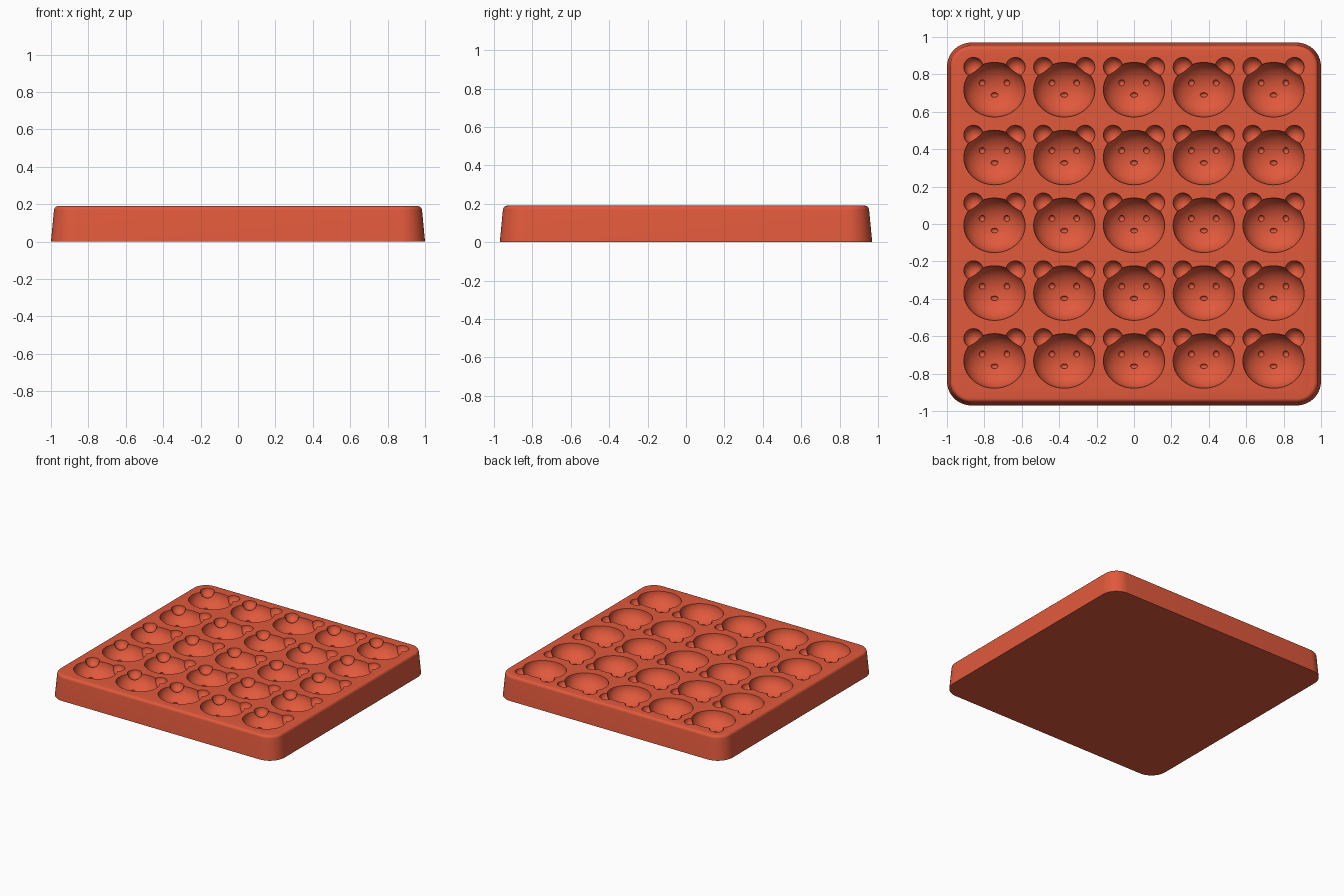
import bpy
import bmesh
from math import sin, cos, pi, sqrt, radians
from mathutils import Matrix

cube = bpy.data.objects.get("Cube")
if cube:
    bpy.data.objects.remove(cube, do_unlink=True)

TOP = 0.19                       # height of the tray
HALF_X, HALF_Y = 1.0, 0.97
HEAD = (0.164, 0.146, 0.12)      # radii of the head hollow
PITCH_X, PITCH_Y = 0.373, 0.3625
ROWS = 5

red = bpy.data.materials.new("terracotta red silicone")
red.use_nodes = True
colour = (0.75, 0.1, 0.045, 1)
red.diffuse_color = colour
bsdf = red.node_tree.nodes["Principled BSDF"]
bsdf.inputs["Base Color"].default_value = colour
bsdf.inputs["Roughness"].default_value = 0.6


def add_object(name, data):
    obj = bpy.data.objects.new(name, data)
    bpy.context.collection.objects.link(obj)
    if not data.materials:
        data.materials.append(red)
    return obj


def finish(name, bm):
    bmesh.ops.recalc_face_normals(bm, faces=bm.faces)
    mesh = bpy.data.meshes.new(name)
    bm.to_mesh(mesh)
    bm.free()
    return add_object(name, mesh)


def ellipsoid(name, centre, radii, segments):
    bm = bmesh.new()
    place = Matrix.Translation(centre) @ Matrix.Diagonal((*radii, 1))
    bmesh.ops.create_uvsphere(bm, u_segments=segments, v_segments=segments // 2,
                              radius=1, matrix=place)
    return finish(name, bm)


def on_head(x, y):
    """Point on the floor of the head hollow."""
    return (x, y, -HEAD[2] * sqrt(1 - (x / HEAD[0]) ** 2 - (y / HEAD[1]) ** 2))


def bake(obj):
    """Replace the mesh by its modified result."""
    graph = bpy.context.evaluated_depsgraph_get()
    mesh = bpy.data.meshes.new_from_object(obj.evaluated_get(graph))
    obj.modifiers.clear()
    obj.data = mesh


def boolean(obj, other, operation):
    mod = obj.modifiers.new(operation.lower(), 'BOOLEAN')
    mod.operation = operation
    mod.solver = 'EXACT'
    mod.object = other
    bake(obj)
    bpy.data.objects.remove(other, do_unlink=True)


# Tray: rounded rectangle rings, tapering up to a soft top edge
def ring(bm, inset, z, corner=0.13, steps=12):
    r = corner - inset
    verts = []
    for k, (sx, sy) in enumerate([(1, 1), (-1, 1), (-1, -1), (1, -1)]):
        for i in range(steps + 1):
            a = (k + i / steps) * pi / 2
            verts.append(bm.verts.new((sx * (HALF_X - corner) + r * cos(a),
                                       sy * (HALF_Y - corner) + r * sin(a), z)))
    return verts


bm = bmesh.new()
rings = [ring(bm, 0, 0), ring(bm, 0.016, TOP - 0.022)]
for i in range(1, 6):
    a = i / 5 * pi / 2
    rings.append(ring(bm, 0.016 + 0.022 * (1 - cos(a)), TOP - 0.022 * (1 - sin(a))))
for low, high in zip(rings, rings[1:]):
    for i in range(len(low)):
        j = (i + 1) % len(low)
        bm.faces.new((low[i], low[j], high[j], high[i]))
bm.faces.new(rings[0])
bm.faces.new(rings[-1])
tray = finish("mould_tray", bm)

# Bear hollow: head, ears, eyes, nose and mouth joined into one cutter
bear = ellipsoid("bear_cutter", (0, 0, 0), HEAD, 56)
bear.hide_render = True
for side in (-1, 1):
    boolean(bear, ellipsoid("ear", (side * 0.112, 0.121, 0), (0.052,) * 3, 32), 'UNION')
    boolean(bear, ellipsoid("eye", on_head(side * 0.066, 0.037), (0.017,) * 3, 16), 'UNION')
boolean(bear, ellipsoid("nose", on_head(0, -0.028), (0.02, 0.013, 0.014), 16), 'UNION')

curve = bpy.data.curves.new("mouth", 'CURVE')
curve.dimensions = '3D'
curve.bevel_depth = 0.008
curve.bevel_resolution = 2
curve.use_fill_caps = True
line = curve.splines.new('POLY')
line.points.add(16)
for i, p in enumerate(line.points):
    t = i / 8 - 1
    p.co = (*on_head(t * 0.034, -0.045 - 0.016 * abs(sin(t * pi))), 1)
boolean(bear, add_object("mouth", curve), 'UNION')

# Repeat the hollow over the grid and cut it out of the tray
for pitch in ((PITCH_X, 0, 0), (0, PITCH_Y, 0)):
    array = bear.modifiers.new("grid", 'ARRAY')
    array.count = ROWS
    array.use_relative_offset = False
    array.use_constant_offset = True
    array.constant_offset_displace = pitch
bake(bear)
bear.data.transform(Matrix.Translation((-2 * PITCH_X, -2 * PITCH_Y - 0.007, TOP + 0.002)))
boolean(tray, bear, 'DIFFERENCE')

# One material and smooth shading with crisp rims
tray.data.materials.clear()
tray.data.materials.append(red)
bpy.ops.object.select_all(action='DESELECT')
tray.select_set(True)
bpy.context.view_layer.objects.active = tray
bpy.ops.object.shade_smooth_by_angle(angle=radians(30))
